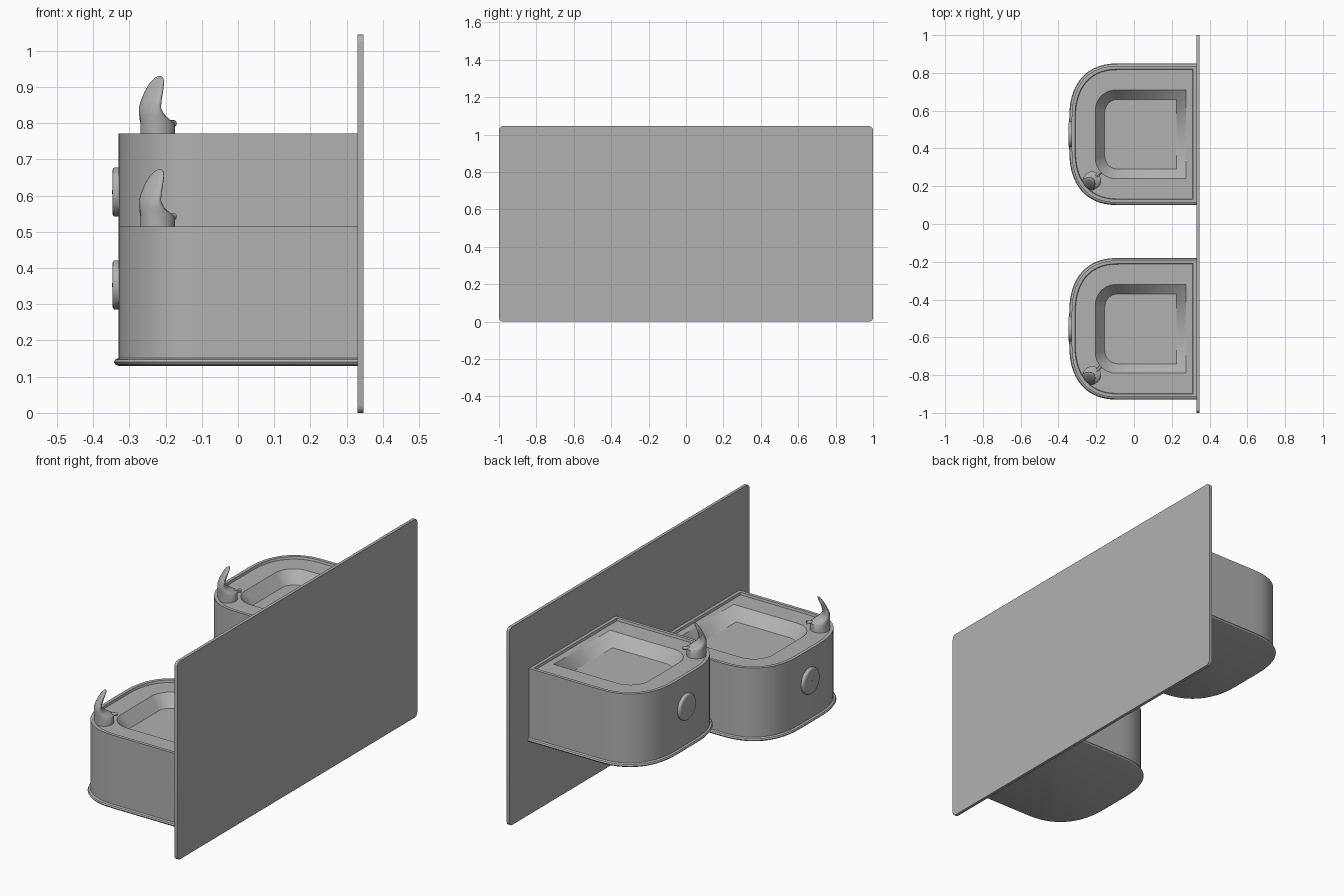
import bpy, bmesh, math
from mathutils import Vector

if "Cube" in bpy.data.objects:
    bpy.data.objects.remove(bpy.data.objects["Cube"])

grey = bpy.data.materials.new("dark_grey")
grey.diffuse_color = (0.44, 0.44, 0.44, 1)
grey.use_nodes = True
grey.node_tree.nodes["Principled BSDF"].inputs["Base Color"].default_value = grey.diffuse_color


def finish(name, bm, angle=30):
    bmesh.ops.recalc_face_normals(bm, faces=bm.faces[:])
    me = bpy.data.meshes.new(name)
    bm.to_mesh(me)
    bm.free()
    me.materials.append(grey)
    ob = bpy.data.objects.new(name, me)
    bpy.context.collection.objects.link(ob)
    bpy.ops.object.select_all(action='DESELECT')
    ob.select_set(True)
    bpy.context.view_layer.objects.active = ob
    bpy.ops.object.shade_smooth_by_angle(angle=math.radians(angle))
    return ob


def loft(name, rings, angle=30):
    """Skin a list of equal-length point rings and cap both ends."""
    bm = bmesh.new()
    vs = [[bm.verts.new(p) for p in r] for r in rings]
    n = len(vs[0])
    for a, b in zip(vs, vs[1:]):
        for i in range(n):
            j = (i + 1) % n
            bm.faces.new((a[i], a[j], b[j], b[i]))
    bm.faces.new(vs[0][::-1])
    bm.faces.new(vs[-1])
    return finish(name, bm, angle)


def outline(x0, x1, w, a, b, n, cy, z, seg=14):
    """Square at the wall side (x1), rounded corners at the user side (x0)."""
    half = [(x1, w)]
    for i in range(seg + 1):
        t = math.pi / 2 * i / seg
        s, c = max(math.sin(t), 0) ** (2 / n), max(math.cos(t), 0) ** (2 / n)
        half.append((x0 + a - a * s, w - b + b * c))
    pts = half + [(x, -y) for x, y in reversed(half)]
    return [(x, cy + y, z) for x, y in pts]


def shell(d, cy, z, back=0.0):
    """Body outline grown by d."""
    return outline(-0.33 - d, 0.33 - back, 0.362 + d, 0.25 + d, 0.285 + d, 2.4, cy, z)


def bowl(d, cy, z):
    """Bowl outline shrunk by d."""
    return outline(-0.205 + d, 0.275 - d, 0.235 - d, 0.11 - d * .8, 0.11 - d * .8, 2, cy, z)


def fountain(prefix, cy, zb):
    top = zb + 0.385
    # body with bottom bumper, raised rim, deck and sunken bowl
    basin = loft(prefix + "_basin", [
        shell(0, cy, zb), shell(0.009, cy, zb + 0.004), shell(0.013, cy, zb + 0.01),
        shell(0.009, cy, zb + 0.017), shell(0, cy, zb + 0.021),
        shell(0, cy, top), shell(-0.017, cy, top, 0.017),
        shell(-0.02, cy, top - 0.012, 0.02),
        bowl(0, cy, top - 0.012), bowl(0.05, cy, top - 0.072)])
    # bowl walls blend softly into each other at the back corners
    vs = basin.data.vertices
    for e in basin.data.edges:
        if abs(abs(vs[e.vertices[0]].co.z - vs[e.vertices[1]].co.z) - 0.06) < 0.002:
            e.use_edge_sharp = False

    # round push button with a small centre pin
    def disc(r, x, n=32):
        return [(x, cy + r * math.cos(2 * math.pi * i / n),
                 zb + 0.223 + r * math.sin(2 * math.pi * i / n)) for i in range(n)]
    loft(prefix + "_button", [disc(0.068, -0.325), disc(0.068, -0.341),
                              disc(0.065, -0.345), disc(0.058, -0.347)], 50)
    loft(prefix + "_button_pin", [disc(0.006, -0.34, 12), disc(0.006, -0.348, 12)])

    # spout, aimed diagonally into the bowl
    u, v = Vector((1, 1, 0)).normalized(), Vector((-1, 1, 0)).normalized()
    base = Vector((-0.222, cy - 0.245, top))
    up = Vector((0, 0, 1))

    def oval(off, t, w, h, n=20):
        ring = []
        for i in range(n):
            a = 2 * math.pi * i / n
            ring.append(base + u * (off + t * math.cos(a)) + v * (w * math.sin(a)) + up * h)
        return ring
    # round base flowing up into a thin curved mouth guard
    loft(prefix + "_spout", [
        oval(0, 0.048, 0.048, -0.013), oval(0, 0.048, 0.048, 0.027),
        oval(-0.011, 0.037, 0.046, 0.038), oval(-0.022, 0.026, 0.043, 0.05),
        oval(-0.030, 0.017, 0.040, 0.07), oval(-0.025, 0.014, 0.038, 0.09),
        oval(-0.014, 0.011, 0.034, 0.117), oval(-0.002, 0.009, 0.026, 0.14),
        oval(0.006, 0.006, 0.015, 0.153), oval(0.009, 0.002, 0.005, 0.158)], 50)

    def tip(r, off, n=12):
        return [base + u * off + v * (r * math.cos(2 * math.pi * i / n))
                + up * (0.027 + r * math.sin(2 * math.pi * i / n)) for i in range(n)]
    loft(prefix + "_nozzle", [tip(0.009, 0.02), tip(0.009, 0.066)])


# wall panel with rounded corners
bm = bmesh.new()
bmesh.ops.create_cube(bm, size=1)
for p in bm.verts:
    p.co = ((p.co.x * 0.016) + 0.338, p.co.y * 2, (p.co.z + 0.5) * 1.045)
edges = [e for e in bm.edges if abs(e.verts[0].co.x - e.verts[1].co.x) > 0.01]
bmesh.ops.bevel(bm, geom=edges, offset=0.022, segments=5, profile=0.5, affect='EDGES')
finish("wall_panel", bm)

# low and high fountains
fountain("low", -0.555, 0.13)
fountain("high", 0.475, 0.387)
